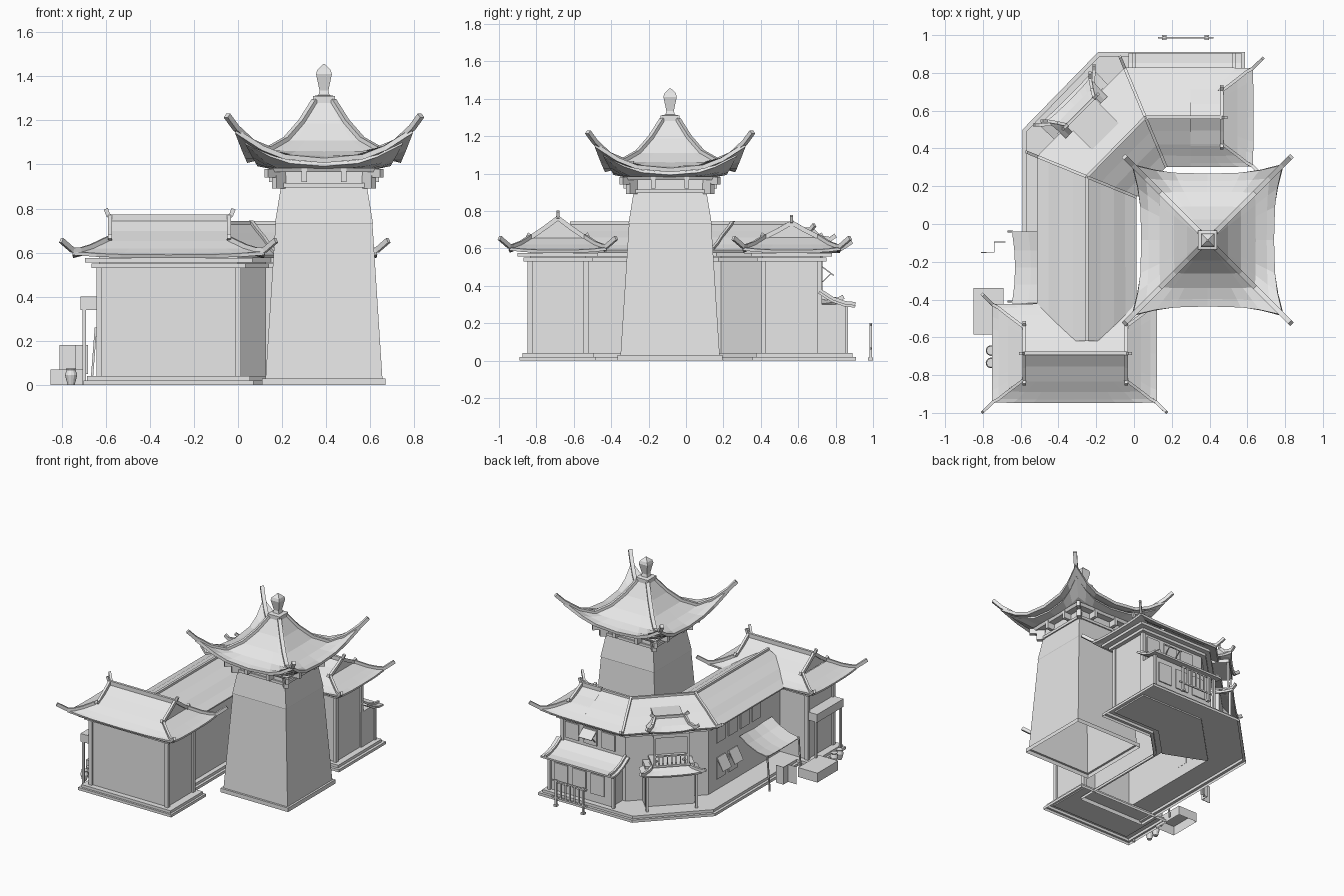
import bpy, bmesh
from math import radians, sin, cos, pi
from mathutils import Matrix, Vector

if "Cube" in bpy.data.objects:
    bpy.data.objects.remove(bpy.data.objects["Cube"])

grey = bpy.data.materials.new("plain grey")
grey.use_nodes = True
grey.diffuse_color = (0.8, 0.8, 0.8, 1)
grey.node_tree.nodes["Principled BSDF"].inputs["Base Color"].default_value = (0.8, 0.8, 0.8, 1)
I = Matrix()


def make(name, verts, faces, M=I, thick=0):
    mesh = bpy.data.meshes.new(name)
    mesh.from_pydata([M @ Vector(v) for v in verts], [], faces)
    bm = bmesh.new()
    bm.from_mesh(mesh)
    bmesh.ops.recalc_face_normals(bm, faces=bm.faces)
    bm.to_mesh(mesh)
    bm.free()
    mesh.materials.append(grey)
    ob = bpy.data.objects.new(name, mesh)
    bpy.context.collection.objects.link(ob)
    if thick:
        mod = ob.modifiers.new("thickness", "SOLIDIFY")
        mod.thickness, mod.offset = thick, 0
    return ob


def loft(name, rows, closed=False, caps=False, M=I, thick=0):
    n = len(rows[0])
    verts = [p for r in rows for p in r]
    faces = [(k * n + i, k * n + (i + 1) % n, (k + 1) * n + (i + 1) % n, (k + 1) * n + i)
             for k in range(len(rows) - 1) for i in range(n if closed else n - 1)]
    if caps:
        faces += [tuple(range(n)), tuple(range(len(verts) - n, len(verts)))]
    return make(name, verts, faces, M, thick)


def box(name, x0, x1, y0, y1, z0, z1, M=I):
    rows = [[(x0, y0, z), (x1, y0, z), (x1, y1, z), (x0, y1, z)] for z in (z0, z1)]
    return loft(name, rows, True, True, M)


def tube(name, pts, w=0.016, h=0.022, M=I):
    """Rectangular bar swept along a path."""
    pts = [Vector(p) for p in pts]
    rows = []
    for i, p in enumerate(pts):
        d = pts[min(i + 1, len(pts) - 1)] - pts[max(i - 1, 0)]
        s = Vector((-d.y, d.x, 0))
        s = s.normalized() * w / 2 if s.length > 1e-5 else Vector((w / 2, 0, 0))
        up = d.cross(s).normalized() * h / 2
        rows.append([p - s - up, p + s - up, p + s + up, p - s + up])
    return loft(name, rows, True, True, M)


def ring(c, hx, hy, z, lift=0, flare=0):
    """Rectangle whose corners sweep up and out, starting mid-south."""
    pts = []
    for k in range(4):
        for t in (-1, -.75, -.5, 0, .5, .75):
            w = abs(t) ** 3
            sx, sy = ((t, -1), (1, t), (-t, 1), (-1, -t))[k]
            pts.append((c[0] + sx * (hx + flare * w), c[1] + sy * (hy + flare * w), z + lift * w))
    return pts[3:] + pts[:3]


def skirt(name, c, rings, M=I, half=False, thick=0.016, tip=(.052, .045), w=.016):
    """Hipped roof from stacked rings, with hip bars running past the corners."""
    rows = [ring(c, *r) for r in rings]
    if tip:
        for k in ((3, 9) if half else (3, 9, 15, 21)):
            path = [Vector(r[k]) + Vector((0, 0, 0.014)) for r in rows]
            sx, sy = (1 if path[-1][i] > c[i] else -1 for i in (0, 1))
            path.append(path[-1] + Vector((sx * tip[0], sy * tip[0], tip[1])))
            tube(name + "_hip_ridge", path, w, .024, M)
    if half:
        rows = [r[:13] for r in rows]
    return loft(name, rows, not half, False, M, thick)


def solid(name, c, rings, caps=True):
    return loft(name, [ring(c, *r) for r in rings], True, caps)


# ---- tower, an open shell below
T = (0.39, -0.085)
solid("tower_body", T, [(.28, .28, 0), (.28, .28, .03), (.265, .265, .03), (.22, .22, .73), (.222, .222, .735),
                        (.195, .195, .9), (.19, .19, .98)], caps=False)
solid("tower_collar", T, [(.205, .205, .895), (.205, .205, .915)])
solid("tower_architrave", T, [(.24, .24, .965), (.25, .25, .985)])
skirt("tower_lower_eave", T, [(.2, .2, .985), (.25, .25, .99, .025, .01), (.3, .3, 1.0, .1, .055)], tip=None)
skirt("tower_roof", T, [(.04, .04, 1.275), (.1, .1, 1.18), (.17, .17, 1.1), (.25, .25, 1.05, .005, 0),
                        (.31, .31, 1.028, .06, .02), (.35, .35, 1.018, .135, .05)], thick=.022, tip=(.04, .055), w=.026)
solid("roof_finial", T, [(.05, .05, 1.27), (.05, .05, 1.31), (.025, .025, 1.315), (.02, .02, 1.335),
                         (.036, .036, 1.41), (.03, .03, 1.43), (.004, .004, 1.455)])
for k in range(4):
    R = Matrix.Translation((*T, 0)) @ Matrix.Rotation(radians(90 * k), 4, "Z")
    for s in (-.09, .09):
        box("tower_bracket", s - .012, s + .012, -.25, -.19, .92, .985, R)
    D = R @ Matrix.Rotation(radians(45), 4, "Z")
    box("tower_corner_bracket", -.015, .015, -.32, -.26, .89, .95, D)
    box("tower_corner_arm", -.012, .012, -.37, -.26, .94, .98, D)

# ---- bent wing following a ridge path
PROFILE = [(0, .725), (.07, .685), (.14, .65), (.2, .612), (.26, .583)]


def offset_path(d, start=-.62, end=.3):
    P = [Vector(p) for p in ((-.25, start), (-.25, .25), (.06, .565), (end, .565))]
    N = [Vector((-(b - a).y, (b - a).x)).normalized() for a, b in zip(P, P[1:])]
    N = [N[0]] + [(a + b) / (1 + a.dot(b)) for a, b in zip(N, N[1:])] + [N[-1]]
    return [p + n * d for p, n in zip(P, N)]


def wing_ring(d, z, end, outer=None):
    outer = outer or offset_path(d, end=end)
    return [(p[0], p[1], z) for p in list(outer) + offset_path(-d, end=end)[::-1]]


STEP = ((-.59, -.62), (-.59, .5), (-.19, .91), (.587, .91))
DECK = ((-.57, -.62), (-.57, .49), (-.182, .89), (.567, .89))
loft("wing_shell", [wing_ring(.21, 0, .587, STEP), wing_ring(.21, .02, .587, STEP), wing_ring(.19, .02, .567, DECK),
                    wing_ring(.19, .04, .567, DECK), wing_ring(.155, .04, .52), wing_ring(.155, .6, .52)], True)
floor = wing_ring(.155, .03, .52)[1:7]
loft("wing_floor", [floor, [(x, y, z + .01) for x, y, z in floor]], True, True)
for d, z, end in ((.185, .53, .55), (.215, .555, .585)):
    loft("wing_cornice", [wing_ring(d, z, end), wing_ring(d, z + .02, end)], True, True)
rows = [(d, z) for d, z in PROFILE[::-1]] + [(-d, z) for d, z in PROFILE[1:]]
loft("wing_roof", [[(p.x, p.y, z) for p in offset_path(d)] for d, z in rows], thick=.016)
tube("wing_ridge", [(p.x, p.y, .73) for p in offset_path(0, end=.47)], .018, .028)
for side in (1, -1):
    for k in (1, 2):
        path = [(*offset_path(d * side)[k], z + .012) for d, z in PROFILE]
        if side > 0:
            path.append((*offset_path(.32)[k], .635))
        tube("outer_hip_ridge" if side > 0 else "valley_ridge", path)


def gable(name, x0, x1, yc, lift, ends):
    """Upper gabled part with ridge, verges and end finials."""
    def high(a, z):
        return z + lift * max(0, 1 - a / .14)
    prof = PROFILE[:2] + [(.15, .654)]
    prof = [(-a, high(a, z)) for a, z in prof[::-1]] + [(a, high(a, z)) for a, z in prof[1:]]
    loft(name, [[(x, yc + d, z) for d, z in prof] for x in (x0, x1)], caps=True)
    top = .732 + lift
    tube(name + "_ridge", [(x0, yc, top), (x1, yc, top)], .018, .034)
    for x, s in ends:
        tube(name + "_ridge_finial", [(x - s * .02, yc, top), (x + s * .008, yc, top + .012), (x + s * .02, yc, top + .042)], .016, .02)
        for d in (-1, 1):
            path = [(x, yc + d * a, high(a, z) + .012) for a, z in PROFILE[:3]]
            tube(name + "_verge", path + [(x, yc + d * .165, .675)], .018, .024)


def eaves(hx, hy=.14):
    return [(hx, hy, .65), (hx + .08, hy + .06, .612), (hx + .13, hy + .1, .592, .005), (hx + .165, hy + .12, .583, .014)]


gable("wing_gable", .3, .465, .565, 0, [(.465, 1)])
skirt("wing_end_eaves", (.3, .565), eaves(.165), half=True)

# ---- front hall
H = (-.315, -.685)
gable("hall_gable", -.58, -.04, H[1], .025, [(-.58, -1), (-.04, 1)])
skirt("hall_eaves", H, eaves(.27))
solid("hall_shell", H, [(.385, .205, 0), (.385, .205, .02), (.37, .19, .02), (.37, .19, .04),
                        (.315, .15, .04), (.315, .15, .6)], caps=False)
solid("hall_floor", H, [(.33, .165, .03), (.33, .165, .038)])
solid("hall_lower_cornice", H, [(.35, .185, .53), (.35, .185, .55)])
solid("hall_upper_cornice", H, [(.38, .215, .555), (.38, .215, .575)])
for x in (-.63, .0):
    for y in (-.835, -.535):
        box("hall_post", x - .013, x + .013, y - .013, y + .013, .04, .53)
for y in (.415, .715):
    box("wing_post", .505, .531, y - .013, y + .013, .04, .53)
# side porch of the hall
box("side_porch_canopy", -.715, -.63, -.84, -.53, .34, .4)
for y in (-.83, -.54):
    box("side_porch_post", -.705, -.69, y - .008, y + .008, 0, .34)

# ---- rear ground floor with lean-to roof
box("rear_room", .02, .53, .7, .85, .04, .3)
lean = [(.71, .365), (.78, .32), (.85, .295), (.905, .29)]
loft("lean_to_roof", [[(x, y, z) for x in (-.03, .57)] for y, z in lean], thick=.014)
for x in (0, .53):
    tube("lean_to_ridge", [(x, y, z + .012) for y, z in lean])
    box("lean_to_post", x - .01, x + .01, .85, .867, .04, .3)

# ---- corner porch, local x points outward from the diagonal wing
M = Matrix.Translation((-.095, .4075, 0)) @ Matrix.Rotation(radians(135), 4, "Z")
box("porch_room", .1, .27, -.17, .17, .04, .34, M)
skirt("porch_lower_roof", (.2, 0), [(.065, .09, .36), (.12, .15, .318), (.165, .2, .297, .015, .005)], M, True, tip=(.02, .015))
skirt("porch_upper_roof", (.22, 0), [(.045, .1, .69), (.085, .125, .645), (.125, .15, .615, .02, .01)], M, True, tip=(.02, .02))
box("porch_roof_link", .08, .262, -.1, .1, .6, .69, M)
tube("porch_ridge", [(.265, -.13, .725), (.265, -.1, .7), (.265, .1, .7), (.265, .13, .725)], M=M)
box("porch_upper_beam", .15, .335, -.125, .125, .575, .6, M)
box("balcony_floor", .15, .335, -.13, .13, .355, .37, M)
box("balcony_rail", .322, .332, -.12, .12, .43, .44, M)
for y in (-.17, .17):
    box("porch_post", .335, .352, y - .009, y + .009, .04, .31, M)
for s in (-.115, .115):
    box("balcony_post", .32, .334, s - .007, s + .007, .37, .59, M)
for k in range(7):
    box("balcony_baluster", .325, .33, -.09 + k * .03, -.084 + k * .03, .37, .43, M)

# ---- windows and propped shutters
for k in range(4):
    y = -.3 + k * .14
    box("upper_window", -.412, -.404, y, y + .1, .39, .51)
    if k > 1:
        box("lower_window", -.412, -.404, y, y + .1, .12, .28)
        loft("propped_shutter", [[(-.41, y, .28), (-.41, y + .1, .28)], [(-.46, y, .19), (-.46, y + .1, .19)]], thick=.006)
for k in range(3):
    x = .08 + k * .15
    box("rear_upper_window", x, x + .11, .721, .729, .39, .51)
    box("rear_lower_window", x, x + .11, .85, .858, .1, .25)
loft("rear_shutter", [[(x, .73, .5) for x in (.23, .34)], [(x, .79, .455) for x in (.23, .34)]], thick=.006)
for x in (.24, .33):
    tube("shutter_stay", [(x, .73, .42), (x, .775, .465)], .006, .006)

# ---- cloth awning
loft("awning", [[(x + dz, y, z - dz) for y, dz in ((-.42, 0), (-.32, .012), (-.23, .016), (-.14, .012), (-.04, 0))]
                for x, z in ((-.415, .345), (-.48, .3), (-.56, .265), (-.645, .25))], thick=.006)
for y in (-.41, -.04):
    tube("awning_pole", [(-.665, y, 0), (-.645, y, .26)], .01, .01)

# ---- yard items: screen, upturned crate, jars, rack
loft("folding_screen", [[(x, y, z) for x, y in ((-.81, -.15), (-.74, -.15), (-.74, -.095), (-.68, -.095))]
                        for z in (.05, .18)], thick=.005)
solid("upturned_crate", (-.77, -.4625), [(.08, .1225, 0), (.08, .1225, .07), (.001, .001, .07)], caps=False)
for y in (-.67, -.735):
    loft("jar", [[(-.757 + r * cos(a * pi / 6), y + r * sin(a * pi / 6), z) for a in range(12)]
                 for r, z in ((.016, 0), (.028, .045), (.02, .068), (.024, .075))], True, True)
for x in (.16, .385):
    box("rack_post", x - .007, x + .007, .98, .994, 0, .2)
    box("rack_foot", x - .012, x + .012, .974, 1, 0, .015)
for z in (.06, .185):
    box("rack_rail", .127, .42, .983, .991, z, z + .01)
for k in range(5):
    box("rack_tag", .19 + k * .037, .203 + k * .037, .984, .99, .06, .185)
